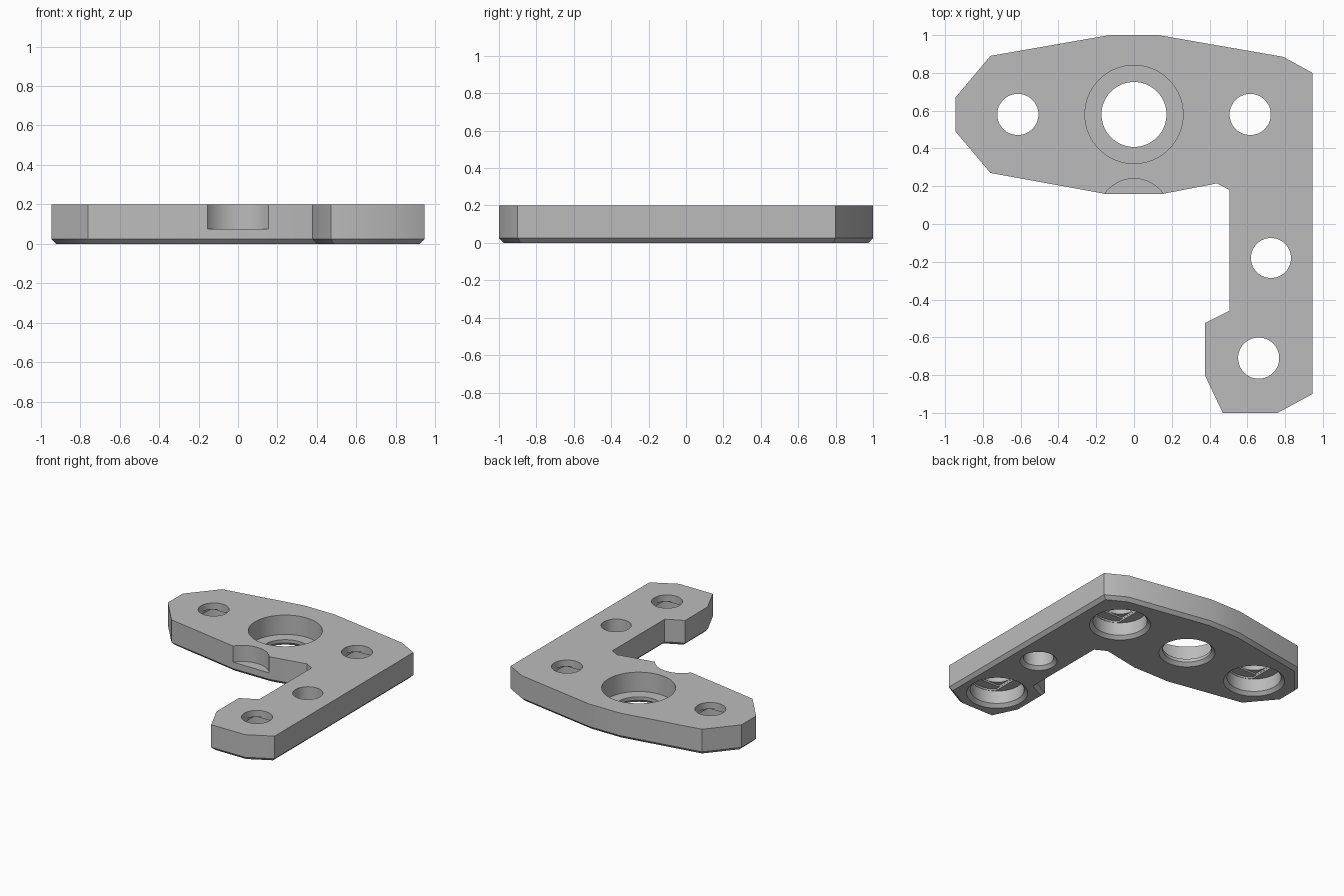
import bpy, bmesh, math
from mathutils import Vector

if "Cube" in bpy.data.objects:
    bpy.data.objects.remove(bpy.data.objects["Cube"], do_unlink=True)

THICK = 0.2      # plate thickness
BEVEL = 0.025    # chamfer around the underside
BORE = 0.19      # radius of the screw head recesses


def loft(name, rings):
    """Closed solid through rings of equal point count, bottom to top."""
    bm = bmesh.new()
    loops = [[bm.verts.new((x, y, z)) for x, y in pts] for pts, z in rings]
    n = len(loops[0])
    for a, b in zip(loops, loops[1:]):
        for i in range(n):
            j = (i + 1) % n
            bm.faces.new((a[i], a[j], b[j], b[i]))
    bm.faces.new(loops[0][::-1])
    bm.faces.new(loops[-1])
    bmesh.ops.recalc_face_normals(bm, faces=bm.faces)
    mesh = bpy.data.meshes.new(name)
    bm.to_mesh(mesh)
    bm.free()
    obj = bpy.data.objects.new(name, mesh)
    bpy.context.collection.objects.link(obj)
    return obj


def inset(points, d):
    """Mitred inward offset of a counterclockwise outline."""
    result = []
    n = len(points)
    for i in range(n):
        p, q, r = (Vector(points[k % n]) for k in (i - 1, i, i + 1))
        a, b = (q - p).normalized(), (r - q).normalized()
        na, nb = Vector((-a.y, a.x)), Vector((-b.y, b.x))
        result.append(tuple(q + (na + nb) * d / (1 + na.dot(nb))))
    return result


def circle(x, y, r, half_x=9, half_y=9, n=64):
    """Circle, optionally clamped to a slot or a square."""
    pts = []
    for i in range(n):
        a = math.tau * i / n
        u, v = r * math.cos(a), r * math.sin(a)
        pts.append((x + max(-half_x, min(half_x, u)), y + max(-half_y, min(half_y, v))))
    return pts


def turned(name, x, y, profile):
    return loft(name, [(circle(x, y, r), z) for r, z in profile])


# Plate body: outline starts at the back and runs counterclockwise
outline = [(0.13, 1), (-0.13, 1), (-0.76, 0.89), (-0.945, 0.67), (-0.945, 0.49),
           (-0.76, 0.27), (-0.155, 0.16), (0.155, 0.16), (0.44, 0.215), (0.505, 0.18),
           (0.505, -0.46), (0.375, -0.525), (0.375, -0.80), (0.47, -1), (0.76, -1),
           (0.945, -0.90), (0.945, 0.80), (0.79, 0.885)]
plate = loft("bracket_plate", [(inset(outline, BEVEL), 0), (outline, BEVEL), (outline, THICK)])


def flared(r, top):
    """Hole profile with a chamfered mouth on the underside."""
    return [(r + BEVEL + 0.02, -0.02), (r, BEVEL), (r, top)]


cutters = []

# Screw holes with head recesses below and two stepped bridging layers
for x, y in ((-0.615, 0.58), (0.615, 0.58), (0.66, -0.71)):
    cutters.append(turned("recess_cutter", x, y, flared(BORE, 0.125)))
    slot = circle(x, y, BORE - 0.003, half_x=0.112)
    cutters.append(loft("slot_cutter", [(slot, 0.11), (slot, 0.138)]))
    square = circle(x, y, BORE - 0.006, half_x=0.111, half_y=0.111)
    cutters.append(loft("square_cutter", [(square, 0.11), (square, 0.15)]))
    cutters.append(turned("screw_cutter", x, y, [(0.109, 0.1), (0.109, 0.3)]))

# Plain hole in the arm
cutters.append(turned("arm_hole_cutter", 0.725, -0.18, flared(0.106, 0.3)))

# Central hole with a wide seat from above
cutters.append(turned("centre_cutter", 0, 0.58, flared(0.172, 0.3)))
cutters.append(turned("seat_cutter", 0, 0.58, [(0.26, 0.05), (0.26, 0.3)]))

# Round notch in the front edge
cutters.append(turned("notch_cutter", 0, 0.05, [(BORE, 0.075), (BORE, 0.3)]))

bpy.context.view_layer.objects.active = plate
for cutter in cutters:
    cutter.hide_render = True
    mod = plate.modifiers.new("cut", 'BOOLEAN')
    mod.operation = 'DIFFERENCE'
    mod.solver = 'EXACT'
    mod.object = cutter
    bpy.ops.object.modifier_apply(modifier=mod.name)
    bpy.data.objects.remove(cutter, do_unlink=True)

# Grey finish
grey = bpy.data.materials.new("plain grey")
grey.use_nodes = True
grey.diffuse_color = (0.5, 0.5, 0.5, 1)
grey.node_tree.nodes["Principled BSDF"].inputs["Base Color"].default_value = (0.5, 0.5, 0.5, 1)
plate.data.materials.clear()
plate.data.materials.append(grey)

bpy.ops.object.select_all(action='DESELECT')
plate.select_set(True)
bpy.ops.object.shade_smooth_by_angle(angle=math.radians(30))
